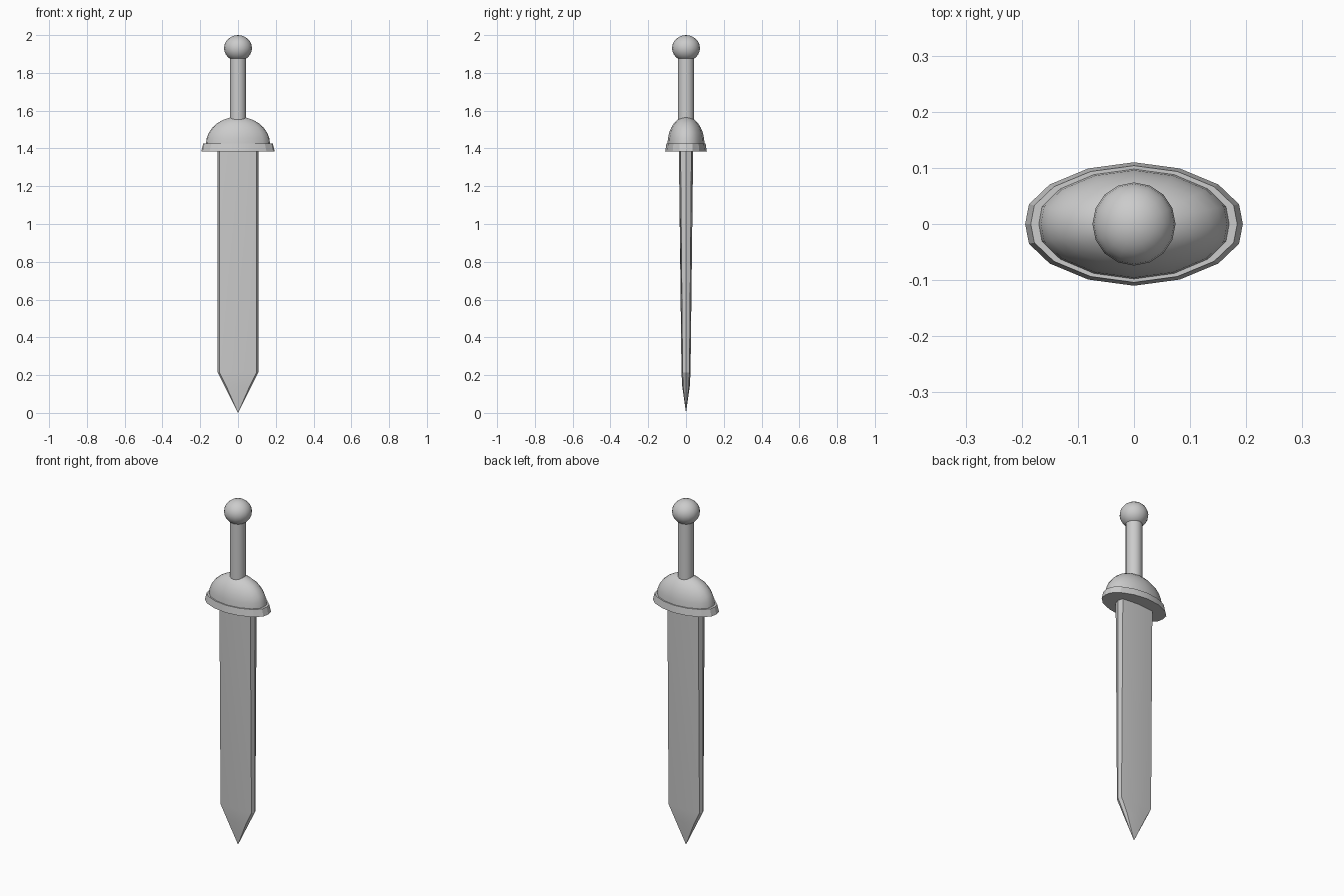
import bpy, bmesh, math

cube = bpy.data.objects.get("Cube")
if cube:
    bpy.data.objects.remove(cube, do_unlink=True)

steel = bpy.data.materials.new("grey steel")
steel.use_nodes = True
grey = (0.6, 0.6, 0.6, 1)
steel.diffuse_color = grey
steel.node_tree.nodes["Principled BSDF"].inputs["Base Color"].default_value = grey


def finish(obj, angle):
    obj.data.materials.append(steel)
    bpy.ops.object.select_all(action="DESELECT")
    obj.select_set(True)
    bpy.context.view_layer.objects.active = obj
    bpy.ops.object.shade_smooth_by_angle(angle=math.radians(angle))


def loft(name, rings, angle, tip=None):
    """Skin a stack of equal-length rings; close with caps, or a tip at the end."""
    bm = bmesh.new()
    loops = [[bm.verts.new(p) for p in ring] for ring in rings]
    n = len(loops[0])
    for a, b in zip(loops, loops[1:]):
        for i in range(n):
            j = (i + 1) % n
            bm.faces.new((a[i], a[j], b[j], b[i]))
    bm.faces.new(loops[0])
    if tip:
        point = bm.verts.new(tip)
        for i in range(n):
            bm.faces.new((loops[-1][i], loops[-1][(i + 1) % n], point))
    else:
        bm.faces.new(loops[-1])
    bmesh.ops.recalc_face_normals(bm, faces=bm.faces)
    mesh = bpy.data.meshes.new(name)
    bm.to_mesh(mesh)
    bm.free()
    obj = bpy.data.objects.new(name, mesh)
    bpy.context.collection.objects.link(obj)
    finish(obj, angle)


# Rounded oval outline shared by the guard rim and its dome
quarter = [(1, 0), (0.965, 0.32), (0.775, 0.64), (0.42, 0.9)]
half = quarter + [(0, 1)] + [(-x, y) for x, y in quarter[:0:-1]]
outline = half + [(-x, -y) for x, y in half]


def oval(rx, ry, z):
    return [(x * rx, y * ry, z) for x, y in outline]


# Guard rim
loft("guard_rim", [oval(0.194, 0.11, 1.385), oval(0.184, 0.104, 1.425)], 20)

# Guard dome
dome = []
for k in range(8):
    a = math.radians(12.5 * k)
    dome.append(oval(0.17 * math.cos(a), 0.098 * math.cos(a), 1.423 + 0.145 * math.sin(a)))
loft("guard_dome", dome, 50)


# Blade: ridged section, tapering in thickness towards the point
def section(z, w, t):
    c = max(w - 0.009, 0)
    return [(w, 0, z), (c, 0.76 * t, z), (0, t, z), (-c, 0.76 * t, z),
            (-w, 0, z), (-c, -0.76 * t, z), (0, -t, z), (c, -0.76 * t, z)]


loft("blade", [section(1.4, 0.108, 0.038), section(0.215, 0.108, 0.024),
               section(0.14, 0.07, 0.02)], 12, tip=(0, 0, 0))

# Grip
bpy.ops.mesh.primitive_cylinder_add(vertices=16, radius=0.043, depth=0.37, location=(0, 0, 1.705))
grip = bpy.context.object
grip.name = "grip"
finish(grip, 40)

# Pommel
bpy.ops.mesh.primitive_uv_sphere_add(segments=16, ring_count=12, radius=0.074, location=(0, 0, 1.931))
pommel = bpy.context.object
pommel.name = "pommel"
pommel.scale.z = 0.932
finish(pommel, 60)
